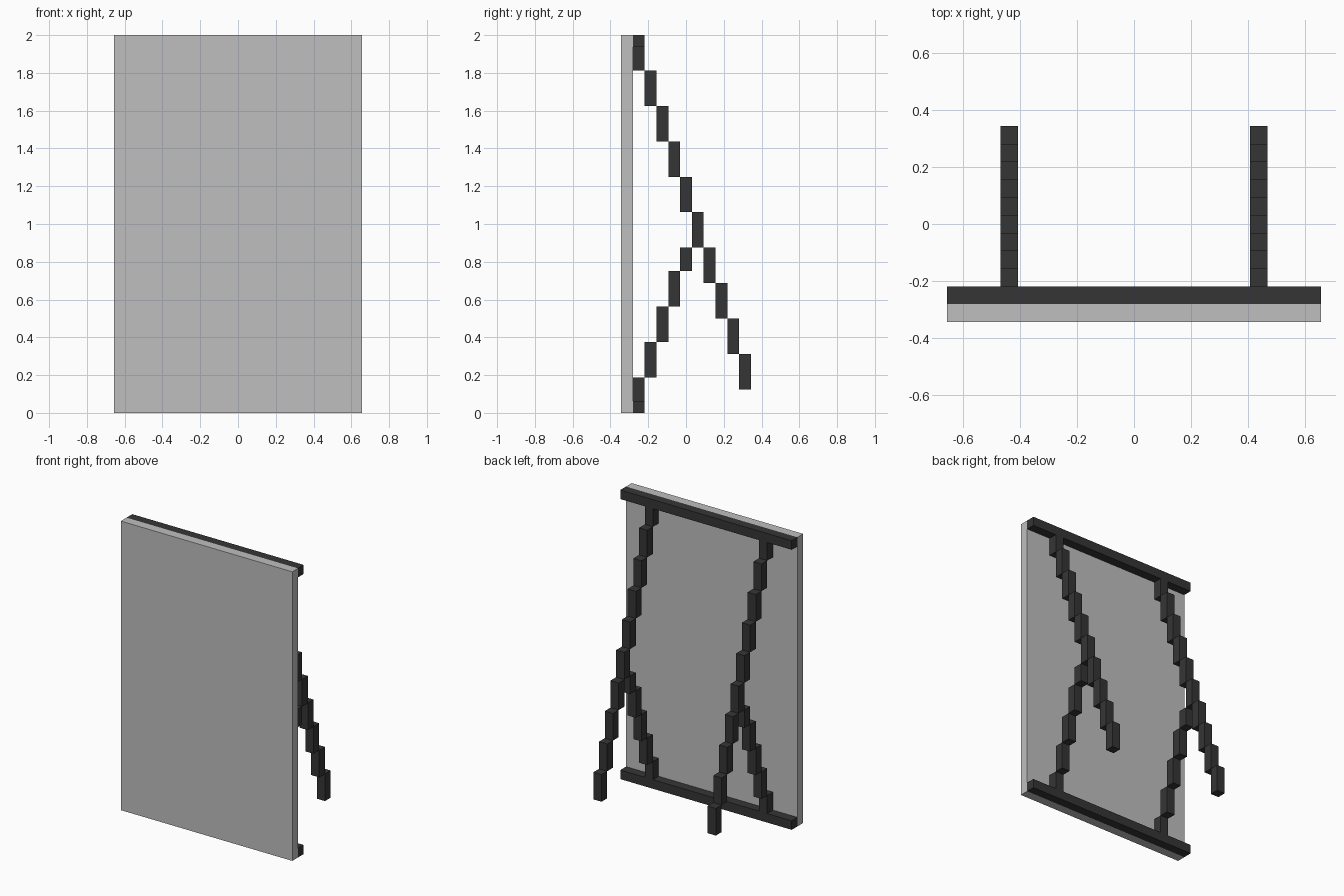
import bpy

if "Cube" in bpy.data.objects:
    bpy.data.objects.remove(bpy.data.objects["Cube"], do_unlink=True)

U = 2 / 32            # one block unit
BACK = -4.5 * U       # rear face of the panel


def material(name, value):
    m = bpy.data.materials.new(name)
    m.use_nodes = True
    colour = (value, value, value, 1)
    m.diffuse_color = colour
    m.node_tree.nodes["Principled BSDF"].inputs["Base Color"].default_value = colour
    return m


light_grey = material("light_grey", 0.52)
charcoal = material("charcoal", 0.036)


def box(name, lo, hi, mat):
    """Axis-aligned box between two corners."""
    bpy.ops.mesh.primitive_cube_add(size=1)
    ob = bpy.context.object
    ob.name = name
    for v in ob.data.vertices:
        v.co = [h if c > 0 else l for c, l, h in zip(v.co, lo, hi)]
    ob.data.materials.append(mat)
    return ob


def stepped_strut(name, x, spans):
    """Staircase of blocks, each one unit further back than the last."""
    blocks = [box(name, (x - U / 2, BACK + i * U, z0), (x + U / 2, BACK + (i + 1) * U, z1), charcoal)
              for i, (z0, z1) in enumerate(spans)]
    bpy.ops.object.select_all(action="DESELECT")
    for b in blocks:
        b.select_set(True)
    bpy.context.view_layer.objects.active = blocks[0]
    bpy.ops.object.join()
    blocks[0].name = name


# Panel
W = 10.5 * U
box("panel", (-W, BACK - U, 0), (W, BACK, 2), light_grey)

# Rails across the back
box("top_rail", (-W, BACK, 2 - U), (W, BACK + U, 2), charcoal)
box("bottom_rail", (-W, BACK, 0), (W, BACK + U, U), charcoal)

# Legs run down from the top rail, braces rise from the bottom rail to meet them
leg = [(2 - 3 * U * (i + 1), 2 - 3 * U * i) for i in range(10)]
brace = [(3 * U * i, min(3 * U * (i + 1), 14 * U)) for i in range(5)]
leg[0] = (leg[0][0], 2 - U)
brace[0] = (U, brace[0][1])
for side, x in (("left", 7 * U), ("right", -7 * U)):
    stepped_strut(side + "_leg", x, leg)
    stepped_strut(side + "_brace", x, brace)
